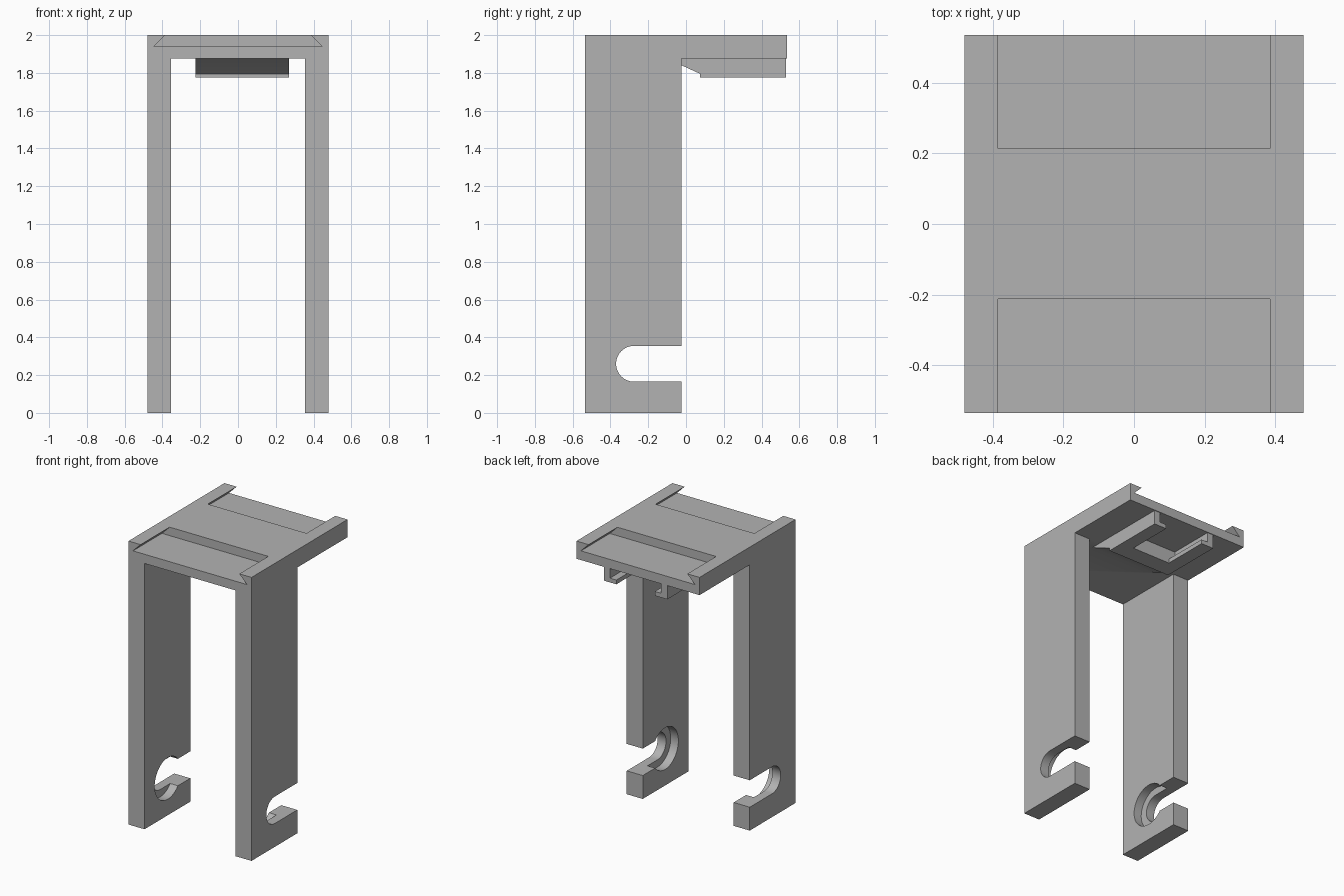
import bpy, bmesh, math

cube = bpy.data.objects.get("Cube")
if cube:
    bpy.data.objects.remove(cube, do_unlink=True)

grey = bpy.data.materials.new("plain_grey")
grey.use_nodes = True
grey.diffuse_color = (0.45, 0.45, 0.45, 1)
grey.node_tree.nodes["Principled BSDF"].inputs["Base Color"].default_value = grey.diffuse_color


def prism(name, points, axis, lo, hi):
    """Extrude a 2D outline along an axis: x takes (y, z), y takes (x, z)."""
    bm = bmesh.new()
    place = {"x": lambda a, b: (lo, a, b), "y": lambda a, b: (a, lo, b)}[axis]
    face = bm.faces.new([bm.verts.new(place(a, b)) for a, b in points])
    new = bmesh.ops.extrude_face_region(bm, geom=[face])["geom"]
    shift = (hi - lo, 0, 0) if axis == "x" else (0, hi - lo, 0)
    bmesh.ops.translate(bm, verts=[v for v in new if isinstance(v, bmesh.types.BMVert)], vec=shift)
    bmesh.ops.recalc_face_normals(bm, faces=bm.faces)
    mesh = bpy.data.meshes.new(name)
    bm.to_mesh(mesh)
    bm.free()
    mesh.materials.append(grey)
    obj = bpy.data.objects.new(name, mesh)
    bpy.context.collection.objects.link(obj)
    return obj


def rect(a0, a1, b0, b1):
    return [(a0, b0), (a1, b0), (a1, b1), (a0, b1)]


def arc(cy, cz, r, start, end, steps):
    angles = [math.radians(start + (end - start) * i / steps) for i in range(steps + 1)]
    return [(cy + r * math.cos(t), cz + r * math.sin(t)) for t in angles]


def combine(target, other, operation):
    """Boolean the other object into the target and discard it."""
    mod = target.modifiers.new("combine", "BOOLEAN")
    mod.operation, mod.solver, mod.object = operation, "EXACT", other
    bpy.context.view_layer.objects.active = target
    bpy.ops.object.modifier_apply(modifier=mod.name)
    bpy.data.objects.remove(other, do_unlink=True)


W, D = 0.48, 0.535          # half width, half depth
UNDER, LEG_BACK = 1.875, -0.025
INNER = 0.355               # inner face of the legs
SLOT_Y, SLOT_Z, SLOT_R = -0.275, 0.26, 0.095

# Top plate
body = prism("slotted_bracket", rect(-W, W, UNDER, 2), "y", -D, D)

# Legs with an open slot and a round recess on the inner face
for side in (-1, 1):
    leg = prism("leg", rect(-D, LEG_BACK, 0, UNDER + 0.03), "x", *sorted((side * INNER, side * W)))
    slot = [(0.1, SLOT_Z + SLOT_R)] + arc(SLOT_Y, SLOT_Z, SLOT_R, 90, 270, 24) + [(0.1, SLOT_Z - SLOT_R)]
    combine(leg, prism("slot_cutter", slot, "x", *sorted((side * 0.3, side * 0.6))), "DIFFERENCE")
    ring = arc(SLOT_Y, SLOT_Z, 0.147, 0, 360, 48)[:-1]
    combine(leg, prism("recess_cutter", ring, "x", *sorted((side * 0.3, side * 0.415))), "DIFFERENCE")
    combine(body, leg, "UNION")

# Shoe mount under the plate: ramped block with a lipped channel open to the back
MID = 0.0225
ramp = [(-0.1, UNDER), (0.075, 1.795), (0.075, 1.775), (0.53, 1.775), (0.53, 1.9), (-0.1, 1.9)]
shoe = prism("shoe_mount", ramp, "x", MID - 0.2475, MID + 0.2475)
for half, low, high in ((0.2, 1.805, UNDER), (0.15, 1.7, 1.82)):
    channel = rect(MID - half, MID + half, low, high)
    combine(shoe, prism("channel_cutter", channel, "y", 0.2, 0.6), "DIFFERENCE")
combine(body, shoe, "UNION")

# Dovetail pockets at the front and back of the plate top
FLOOR, LIP, SPREAD = 1.94, 0.385, 0.445
slope = (SPREAD - LIP) / (2 - FLOOR)
over = 0.02
tail = [(-SPREAD, FLOOR), (SPREAD, FLOOR), (LIP - slope * over, 2 + over), (-LIP + slope * over, 2 + over)]
for lo, hi in ((-0.6, -0.212), (0.214, 0.6)):
    combine(body, prism("dovetail_cutter", tail, "y", lo, hi), "DIFFERENCE")

# Tidy flat faces, then smooth only the curved walls
bm = bmesh.new()
bm.from_mesh(body.data)
bmesh.ops.remove_doubles(bm, verts=bm.verts, dist=0.0001)
bmesh.ops.dissolve_limit(bm, angle_limit=math.radians(0.5), verts=bm.verts, edges=bm.edges)
bm.to_mesh(body.data)
bm.free()
bpy.ops.object.select_all(action="DESELECT")
body.select_set(True)
bpy.context.view_layer.objects.active = body
bpy.ops.object.shade_smooth_by_angle(angle=math.radians(30))
